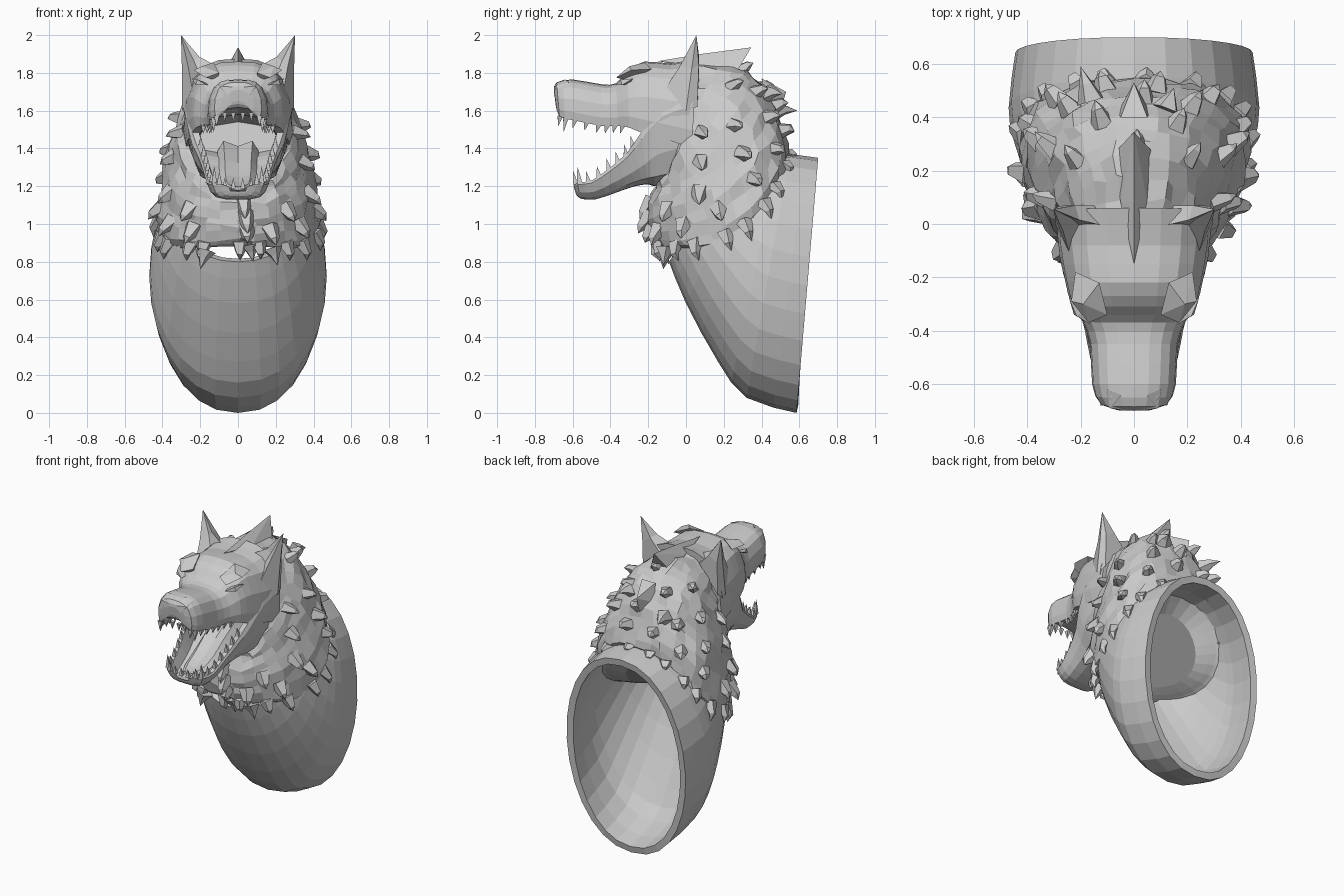
import bpy, bmesh, math, random
from mathutils import Vector as V

if "Cube" in bpy.data.objects:
    bpy.data.objects.remove(bpy.data.objects["Cube"])

random.seed(4)


def finish(name, bm, normals=True):
    bmesh.ops.remove_doubles(bm, verts=bm.verts, dist=0.0005)
    if normals:
        bmesh.ops.recalc_face_normals(bm, faces=bm.faces)
    me = bpy.data.meshes.new(name)
    bm.to_mesh(me)
    bm.free()
    ob = bpy.data.objects.new(name, me)
    bpy.context.collection.objects.link(ob)
    return ob


def key(rows, t):
    """Smooth interpolation through rows of numbers."""
    i = max(0, min(int(t), len(rows) - 2))
    f = t - i
    a, b, c, d = (rows[max(0, min(k, len(rows) - 1))] for k in (i - 1, i, i + 1, i + 2))
    return [q + 0.5 * f * (r - p + f * (2*p - 5*q + 4*r - s + f * (3*(q - r) + s - p)))
            for p, q, r, s in zip(a, b, c, d)]


def loft(name, rings, caps=(True, True)):
    bm = bmesh.new()
    vs = [[bm.verts.new(p) for p in r] for r in rings]
    n = len(rings[0])
    for a, b in zip(vs, vs[1:]):
        for i in range(n):
            bm.faces.new((a[i], a[(i+1) % n], b[(i+1) % n], b[i]))
    for ring, cap in ((vs[0], caps[0]), (vs[-1], caps[1])):
        if cap:
            bm.faces.new(ring)
    return finish(name, bm)


def steps(rows, k):
    n = (len(rows) - 1) * k
    return [i / k for i in range(n + 1)]


# rows: top y,z, bottom y,z, half width, sag of the sides
def oval(rows, t, a):
    ty, tz, by, bz, w, sag = key(rows, t)
    T, B = V((0, ty, tz)), V((0, by, bz))
    c, h = (T + B) / 2, (T - B) / 2
    s = math.sin(a)
    d = h.normalized()
    side = math.copysign(abs(s) ** 0.9, s) * w
    return c + h * math.cos(a) + V((side, 0, 0)) + V((0, d.z, -d.y)) * sag * s * s


def oval_rings(rows, k, n):
    return [[oval(rows, t, 2 * math.pi * i / n) for i in range(n)] for t in steps(rows, k)]


# Hollow mount, open at the back
mount = [(.70, 1.35, .585, 0, .445, 0), (.55, 1.37, .32, .08, .47, 0),
         (.45, 1.37, .17, .27, .45, 0), (.36, 1.38, 0, .58, .40, 0),
         (.28, 1.38, -.09, .80, .34, 0)]
ob = loft("hollow_mount", oval_rings(mount, 2, 28), (False, False))
m = ob.modifiers.new("wall", 'SOLIDIFY')
m.thickness, m.offset = 0.045, -1

# Shaggy neck
ruff = [(.04, 1.85, -.10, 1.22, .24, 0), (.25, 1.84, -.17, 1.19, .29, .02),
        (.41, 1.73, -.20, 1.10, .36, .06), (.50, 1.56, -.20, .99, .41, .12),
        (.54, 1.38, -.16, .89, .425, .19), (.46, 1.33, -.08, .89, .36, .17),
        (.36, 1.24, 0, .92, .24, .13)]
rr = oval_rings(ruff, 3, 32)
for i, ring in enumerate(rr[1:-6]):
    for p in ring:
        p += V([random.uniform(-.014, .014) for _ in range(3)])
loft("neck_fur", rr)


def spike(bm, base, out, tip, r, n=5, bend=0.35):
    """Curved thorn: base ring, bent middle ring, tip."""
    axis = (tip - base).normalized()
    u = axis.orthogonal().normalized()
    w = axis.cross(u)
    L = (tip - base).length
    rings = []
    for c, rad in ((base - out * r * .6, r), (base.lerp(tip, .5) + out * L * bend * .35, r * .5)):
        rings.append([bm.verts.new(c + (u * math.cos(q) + w * math.sin(q)) * rad)
                      for q in (2 * math.pi * i / n for i in range(n))])
    top = bm.verts.new(tip)
    bm.faces.new(rings[0])
    for i in range(n):
        j = (i + 1) % n
        bm.faces.new((rings[0][i], rings[0][j], rings[1][j], rings[1][i]))
        bm.faces.new((rings[1][i], rings[1][j], top))


# Fur tufts in staggered rows; the last row hangs over the mount
bm = bmesh.new()
for t, n, L, r, lift in ((1.25, 8, .08, .045, .7), (1.9, 9, .09, .05, .65), (2.6, 10, .09, .055, .7),
                         (3.25, 13, .09, .055, .6), (3.85, 19, .11, .05, .2)):
    for i in range(n):
        a = 2 * math.pi * (i + .5 * (n % 2)) / n + random.uniform(-.1, .1)
        p = oval(ruff, t, a)
        if p.y < -.05 and p.z > 1.15:
            continue
        flow = (p - oval(ruff, t - .2, a)).normalized()
        ty, tz, by, bz = key(ruff, t)[:4]
        out = (p - V((0, (ty + by) / 2, (tz + bz) / 2))).normalized()
        spike(bm, p, out, p + (out * lift + flow * (1.1 - lift)) * L * random.uniform(.8, 1.2), r)
for b, tip in (((.12, .43, 1.70), (.15, .51, 1.69)), ((-.16, .46, 1.60), (-.2, .59, 1.60)),
               ((.06, -.14, .90), (.08, -.14, .80)), ((-.17, -.11, .87), (-.2, -.12, .76)),
               ((.18, -.11, .88), (.21, -.12, .78))):
    spike(bm, V(b), V((0, 0, .3)), V(tip), .055)
finish("fur_tufts", bm)


# rows: bottom y,z, top y,z, half width; section points are (u, v)
def slab(rows, t, u, v):
    by, bz, ty, tz, w = key(rows, t)
    return V((u * w, by + (ty - by) * v, bz + (tz - bz) * v))


def skull(name, rows, half, k=2):
    sec = half + [(-u, v) for u, v in reversed(half) if u > 0]
    return loft(name, [[slab(rows, t, u, v) for u, v in sec] for t in steps(rows, k)])


# Upper head and snout with a hollow palate
head = [(-.69, 1.63, -.70, 1.71, .05), (-.67, 1.57, -.685, 1.75, .125), (-.6, 1.55, -.6, 1.765, .157),
        (-.45, 1.52, -.45, 1.74, .165), (-.36, 1.52, -.37, 1.745, .195), (-.3, 1.51, -.31, 1.81, .235),
        (-.2, 1.47, -.22, 1.86, .26), (-.08, 1.44, -.08, 1.85, .283), (.03, 1.40, .06, 1.875, .29)]
skull("upper_head", head, [(0, 1), (.35, .985), (.62, .92), (.82, .8), (.97, .52), (1, .2),
                           (.95, 0), (.78, 0), (.62, .2), (0, .27)])

# Lower jaw and cheeks with a trough for the tongue
jaw = [(-.583, 1.16, -.595, 1.2, .06), (-.56, 1.135, -.575, 1.22, .135), (-.48, 1.13, -.5, 1.23, .165),
       (-.36, 1.17, -.40, 1.30, .185), (-.27, 1.2, -.31, 1.38, .212), (-.2, 1.21, -.24, 1.48, .25),
       (-.17, 1.2, -.12, 1.62, .278), (-.11, 1.21, .05, 1.68, .292)]
skull("lower_jaw", jaw, [(0, 0), (.4, .01), (.7, .12), (.88, .4), (1, .88), (.96, 1), (.82, 1),
                         (.66, .4), (0, .32)])

# Tongue
tongue = [(-.53, 1.18, -.53, 1.20, .04), (-.46, 1.17, -.46, 1.215, .08), (-.34, 1.2, -.36, 1.26, .095),
          (-.2, 1.25, -.25, 1.34, .10), (-.06, 1.3, -.1, 1.44, .11)]
skull("tongue", tongue, [(0, 0), (.8, .1), (1, .6), (.7, 1), (0, .8)])

# Teeth along both lips, with larger fangs in front
bm = bmesh.new()
for rows, v, sign, ts in ((head, .02, -1, [1.1, 1.6, 2.1, 2.5, 2.9, 3.3, 3.8, 4.4]),
                          (jaw, .95, 1, [.7, 1.2, 1.8, 2.4, 2.9, 3.4, 3.9, 4.4])):
    for i, t in enumerate(ts):
        L = (.055, .075, .045)[min(i, 2)]
        if sign > 0:
            L += .015
        for s in (-1, 1):
            p = slab(rows, t, s * .87, v)
            spike(bm, p, V((0, 0, 0)), p + V((0, -.012, sign * L)), .02, 4)
for s in (-1, 1):
    for x in (.025, .07):
        spike(bm, V((s * x, -.665, 1.59)), V((0, 0, 0)), V((s * x, -.668, 1.54)), .018, 4)
        spike(bm, V((s * x, -.57, 1.19)), V((0, 0, 0)), V((s * x, -.575, 1.245)), .018, 4)
finish("teeth", bm)


def hull(name, pts, mirror=True):
    """Convex solid through the points, paired left and right."""
    sides = (1, -1) if mirror else (1,)
    for s in sides:
        bm = bmesh.new()
        for x, y, z in pts:
            bm.verts.new((s * x, y, z))
        res = bmesh.ops.convex_hull(bm, input=bm.verts)
        loose = {g for g in res["geom_interior"] if isinstance(g, bmesh.types.BMVert)}
        bmesh.ops.delete(bm, geom=list(loose), context='VERTS')
        finish(name + ("_right" if s > 0 else "_left") * mirror, bm)


# Brows, eyes and nostril bumps
hull("brow", [(.10, -.34, 1.80), (.17, -.37, 1.775), (.235, -.29, 1.815), (.22, -.18, 1.82),
              (.13, -.22, 1.855), (.19, -.3, 1.835), (.11, -.3, 1.76)])
hull("eye", [(.165, -.375, 1.735), (.215, -.345, 1.765), (.243, -.28, 1.77), (.225, -.34, 1.735),
             (.15, -.3, 1.74)])
hull("nostril", [(.03, -.70, 1.725), (.09, -.69, 1.73), (.115, -.665, 1.70), (.06, -.698, 1.68),
                 (.05, -.64, 1.765), (.1, -.62, 1.75)])

# Head crest, a backswept fin
hull("head_crest", [(0, -.15, 1.862), (0, .08, 1.90), (0, .345, 1.935), (0, .29, 1.85),
                    (.05, .08, 1.84), (-.05, .08, 1.84), (.08, .26, 1.79), (-.08, .26, 1.79)], False)
hull("nape_tuft", [(0, .53, 1.70), (.05, .4, 1.77), (-.05, .4, 1.77), (0, .5, 1.6), (.06, .42, 1.65),
                   (-.06, .42, 1.65)], False)

# Ears: cupped blades with a dented front
for s, nm in ((1, "ear_right"), (-1, "ear_left")):
    bm = bmesh.new()
    low = [(.10, -.01, 1.83), (.19, -.02, 1.76), (.24, -.12, 1.70), (.297, .0, 1.60), (.28, .06, 1.62),
           (.15, .07, 1.80)]
    mid = [(.205, .015, 1.885), (.232, .02, 1.86), (.265, -.03, 1.84), (.297, .03, 1.82),
           (.28, .068, 1.84), (.22, .07, 1.88)]
    a, b = ([bm.verts.new((s * x, y, z)) for x, y, z in r] for r in (low, mid))
    tip = bm.verts.new((s * .302, .055, 2.0))
    for i in range(6):
        j = (i + 1) % 6
        bm.faces.new((a[i], a[j], b[j], b[i]))
        bm.faces.new((b[i], b[j], tip))
    bm.faces.new(a)
    finish(nm, bm)
